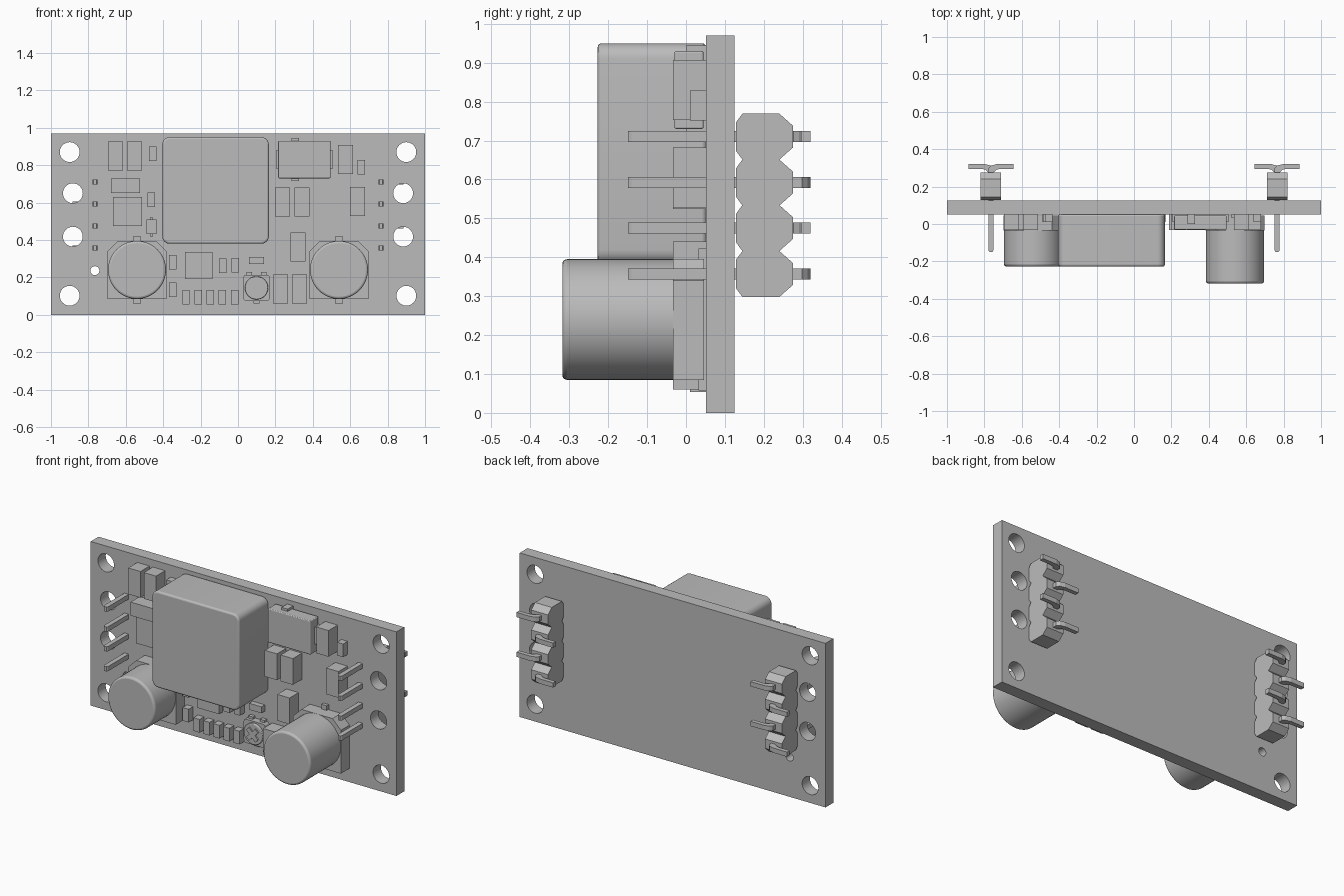
import bpy, bmesh, math

if "Cube" in bpy.data.objects:
    bpy.data.objects.remove(bpy.data.objects["Cube"])

grey = bpy.data.materials.new("plain grey")
grey.diffuse_color = (0.5, 0.5, 0.5, 1)
grey.use_nodes = True
grey.node_tree.nodes["Principled BSDF"].inputs["Base Color"].default_value = grey.diffuse_color


def prisms(name, items, bevel=0, smooth=False):
    """One object from several (profile, axis, start, end) extrusions.
    Axis y: profile is (x, z); axis x: (y, z); axis z: (x, y)."""
    place = {"x": lambda a, b, t: (t, a, b),
             "y": lambda a, b, t: (a, t, b),
             "z": lambda a, b, t: (a, b, t)}
    bm = bmesh.new()
    for profile, axis, start, end in items:
        rings = [[bm.verts.new(place[axis](a, b, t)) for a, b in profile]
                 for t in (start, end)]
        bm.faces.new(rings[0])
        bm.faces.new(rings[1][::-1])
        n = len(profile)
        for i in range(n):
            j = (i + 1) % n
            bm.faces.new((rings[0][i], rings[1][i], rings[1][j], rings[0][j]))
    bmesh.ops.recalc_face_normals(bm, faces=bm.faces[:])
    mesh = bpy.data.meshes.new(name)
    bm.to_mesh(mesh)
    bm.free()
    mesh.materials.append(grey)
    ob = bpy.data.objects.new(name, mesh)
    bpy.context.collection.objects.link(ob)
    if smooth:
        bpy.ops.object.select_all(action="DESELECT")
        ob.select_set(True)
        bpy.context.view_layer.objects.active = ob
        bpy.ops.object.shade_smooth_by_angle(angle=math.radians(30))
    if bevel:
        mod = ob.modifiers.new("edge", "BEVEL")
        mod.width, mod.segments = bevel, 3
        mod.limit_method, mod.angle_limit = "ANGLE", math.radians(40)
    return ob


def rect(x, z, w, h):
    return [(x - w/2, z - h/2), (x + w/2, z - h/2),
            (x + w/2, z + h/2), (x - w/2, z + h/2)]


def circle(x, z, r, n=32):
    return [(x + r*math.cos(2*math.pi*i/n), z + r*math.sin(2*math.pi*i/n)) for i in range(n)]


def round_rect(x, z, w, h, r, n=6):
    pts = []
    for k, (sx, sz) in enumerate(((1, 1), (-1, 1), (-1, -1), (1, -1))):
        for i in range(n + 1):
            a = math.pi/2 * (k + i/n)
            pts.append((x + sx*(w/2 - r) + r*math.cos(a), z + sz*(h/2 - r) + r*math.sin(a)))
    return pts


FACE = 0.052   # front face of the board
BACK = 0.125

# Circuit board with drilled holes
board = prisms("circuit_board", [(rect(0, 0.485, 2, 0.97), "y", FACE, BACK)])
drills = [(circle(s*x, z, 0.053), "y", -0.1, 0.3)
          for s in (-1, 1) for x, z in ((0.9, 0.87), (0.883, 0.65), (0.883, 0.418), (0.9, 0.102))]
drills.append((circle(-0.765, 0.236, 0.024, 20), "y", -0.1, 0.3))
cutter = prisms("hole_cutter", drills)
cutter.hide_render = True
cutter.hide_viewport = True
cutter.display_type = "WIRE"
cut = board.modifiers.new("holes", "BOOLEAN")
cut.object, cut.operation, cut.solver = cutter, "DIFFERENCE", "EXACT"

# Large shielded inductor
prisms("inductor", [(round_rect(-0.12, 0.665, 0.57, 0.57, 0.04), "y", -0.227, FACE)], 0.01, True)

# Round capacitors on chamfered bases with end tabs
for side, x, front in (("left", -0.54, -0.227), ("right", 0.54, -0.318)):
    prisms(side + "_capacitor_can", [(circle(x, 0.24, 0.155, 48), "y", front, 0)], 0.012, True)
    w, lo, hi, c = 0.157, 0.084, 0.395, 0.055
    base = [(x - w, lo), (x + w, lo), (x + w, hi - c), (x + w - c, hi),
            (x - w + c, hi), (x - w, hi - c)]
    prisms(side + "_capacitor_base", [(base, "y", -0.034, FACE - 0.006)])
    prisms(side + "_capacitor_tabs", [(rect(x, 0.24, 0.035, 0.365), "y", 0.032, FACE)])

# Header housings and bent pins
PIN_Z = (0.71, 0.592, 0.475, 0.357)
for side, x in (("left", -0.765), ("right", 0.765)):
    blocks, pins = [], []
    for i, z in enumerate(PIN_Z):
        half = 0.059
        prof = [(0.128, z - 0.036), (0.145, z - half), (0.24, z - half), (0.275, z - 0.028),
                (0.275, z + 0.028), (0.24, z + half), (0.145, z + half), (0.128, z + 0.036)]
        blocks.append((prof, "x", x - 0.055, x + 0.055))
        s = 1 if i % 2 == 0 else -1
        path = [(-0.014, -0.14), (-0.008, -0.149), (0.008, -0.149), (0.014, -0.14),
                (0.014, 0.276), (0.03, 0.29), (0.05, 0.295), (0.12, 0.295),
                (0.12, 0.32), (0.03, 0.32), (0.0, 0.312), (-0.014, 0.298)]
        pins.append(([(x + s*a, b) for a, b in path], "z", z - 0.014, z + 0.014))
    prisms(side + "_header_housing", blocks)
    prisms(side + "_header_pins", pins)


def chips(name, centres, w, h, front):
    prisms(name, [(rect(x, z, w, h), "y", front, FACE) for x, z in centres])


# Surface mounted chips, grouped by size
chips("tall_chips", [(-0.655, 0.85), (-0.553, 0.85), (0.575, 0.83), (0.64, 0.605),
                     (0.238, 0.602), (0.342, 0.602), (0.32, 0.363),
                     (0.227, 0.137), (0.329, 0.137)], 0.08, 0.155, -0.033)
chips("wide_chip", [(-0.602, 0.69)], 0.155, 0.08, -0.033)
chips("small_chips", [(-0.457, 0.86), (0.66, 0.79), (-0.465, 0.615), (-0.35, 0.28),
                      (-0.35, 0.134), (-0.082, 0.262), (-0.014, 0.264)]
      + [(-0.278 + 0.065*i, 0.093) for i in range(5)], 0.04, 0.078, 0.01)
chips("small_wide_chip", [(0.099, 0.29)], 0.08, 0.038, 0.02)
chips("left_controller_chip", [(-0.592, 0.552)], 0.155, 0.155, 0.005)
chips("lower_controller_chip", [(-0.21, 0.264)], 0.145, 0.145, 0.02)

# Transistor with tabs
chips("transistor", [(-0.462, 0.47)], 0.055, 0.078, 0.01)
chips("transistor_leads", [(-0.462, 0.47)], 0.016, 0.1, 0.038)

# Rectangular diode, leads on every side
prisms("diode_body", [(rect(0.355, 0.83, 0.28, 0.2), "y", -0.03, 0.045)], 0.005)
prisms("diode_leads", [(rect(0.355, 0.83, 0.3, 0.1), "y", 0.01, FACE),
                       (rect(0.305, 0.83, 0.04, 0.228), "y", 0.0, FACE)])

# Trimmer with a raised dial and cross
tx, tz = 0.099, 0.144
prisms("trimmer_base", [(round_rect(tx, tz, 0.14, 0.14, 0.015, 3), "y", 0.012, FACE)])
prisms("trimmer_dial", [(circle(tx, tz, 0.062), "y", -0.002, 0.02)], 0.004, True)
a, b = 0.013, 0.042
cross = [(-a, b), (-a, a), (-b, a), (-b, -a), (-a, -a), (-a, -b),
         (a, -b), (a, -a), (b, -a), (b, a), (a, a), (a, b)]
q = math.sqrt(0.5)
prisms("trimmer_cross", [([(tx + q*(u - v), tz + q*(u + v)) for u, v in cross], "y", -0.01, 0.005)])
chips("trimmer_leads", [(tx - 0.038, 0.217), (tx + 0.038, 0.217), (tx, 0.071)], 0.03, 0.022, 0.03)
